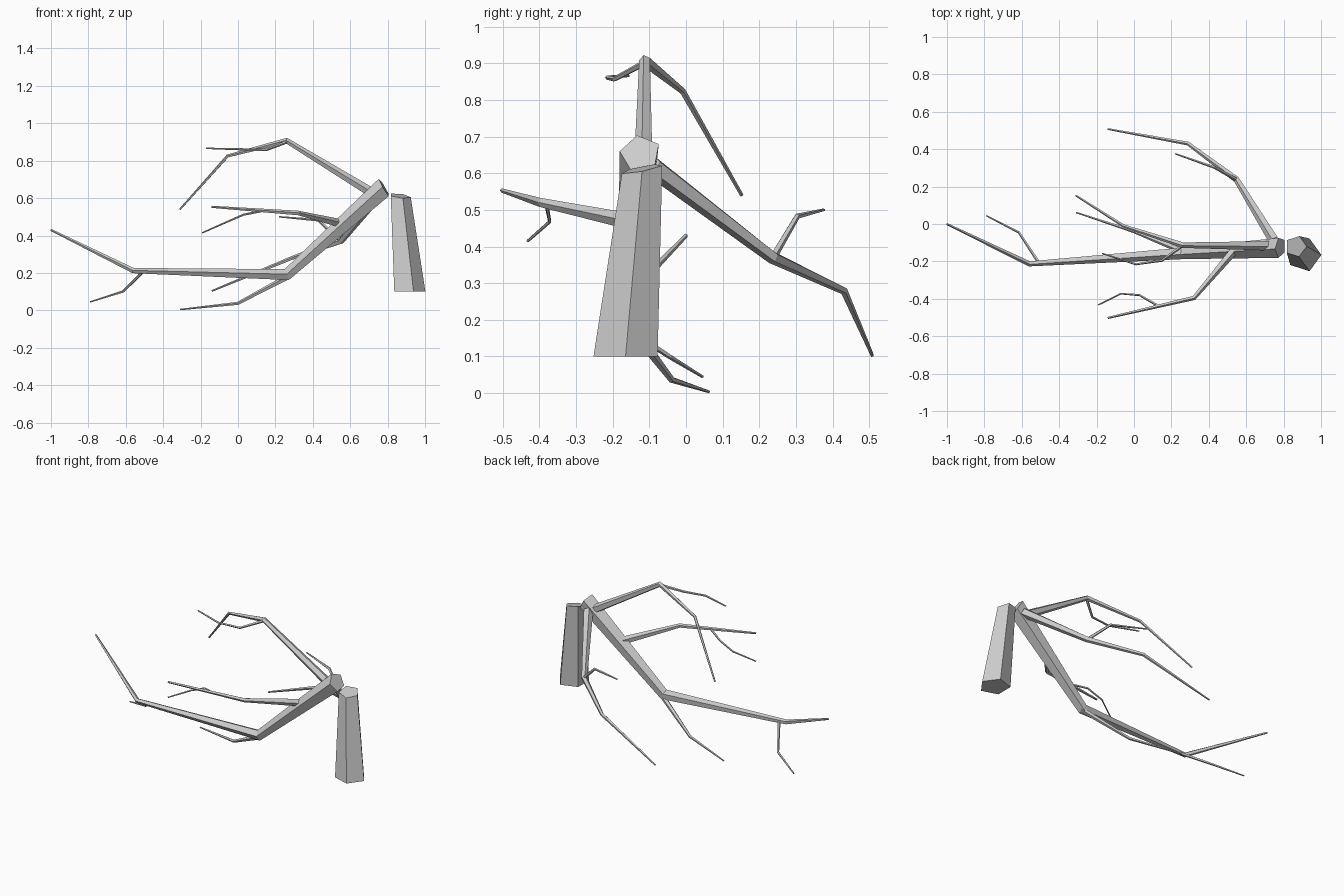
import bpy, bmesh, math
from mathutils import Vector

if "Cube" in bpy.data.objects:
    bpy.data.objects.remove(bpy.data.objects["Cube"])

bark = bpy.data.materials.new("grey_bark")
bark.use_nodes = True
colour = (0.6, 0.6, 0.6, 1)
bark.diffuse_color = colour
bark.node_tree.nodes["Principled BSDF"].inputs["Base Color"].default_value = colour

SIDES = 5


def limb(name, points, radii, ref=(0, 0, 1), phase=78, first=None, last=None):
    """Tapered five-sided tube with mitred joints and capped ends."""
    pts = [Vector(p) for p in points]
    steps = [(b - a).normalized() for a, b in zip(pts, pts[1:])]
    normals = [steps[0]] + [(a + b).normalized() for a, b in zip(steps, steps[1:])] + [steps[-1]]
    if first:
        normals[0] = Vector(first).normalized()
    if last:
        normals[-1] = Vector(last).normalized()
    bm = bmesh.new()
    rings = []
    for p, n, r in zip(pts, normals, radii):
        v = Vector(ref)
        v = (v - n * v.dot(n)).normalized()
        u = v.cross(n)
        angles = [math.radians(phase + 360 * k / SIDES) for k in range(SIDES)]
        rings.append([bm.verts.new(p + (u * math.cos(a) + v * math.sin(a)) * r) for a in angles])
    for lo, hi in zip(rings, rings[1:]):
        for k in range(SIDES):
            j = (k + 1) % SIDES
            bm.faces.new((lo[k], lo[j], hi[j], hi[k]))
    bm.faces.new(rings[0][::-1])
    bm.faces.new(rings[-1])
    bmesh.ops.recalc_face_normals(bm, faces=bm.faces)
    mesh = bpy.data.meshes.new(name)
    bm.to_mesh(mesh)
    bm.free()
    mesh.materials.append(bark)
    obj = bpy.data.objects.new(name, mesh)
    bpy.context.collection.objects.link(obj)


# Stump
limb("trunk", [(0.91, -0.165, 0.10), (0.865, -0.12, 0.612)], [0.092, 0.059],
     ref=(0, 1, 0), phase=0, first=(0, 0, 1), last=(0.12, -0.2, 1))

# Main bough sweeping down and outwards
limb("main_bough", [(0.782, -0.125, 0.655), (0.26, -0.155, 0.19), (-0.56, -0.212, 0.212), (-1.0, 0.0, 0.43)],
     [0.057, 0.033, 0.015, 0.006], first=(-0.86, 0.1, -0.5))
limb("bough_end_twig", [(-0.51, -0.205, 0.205), (-0.615, -0.045, 0.1), (-0.79, 0.045, 0.045)],
     [0.009, 0.007, 0.004])
limb("low_branch", [(0.27, -0.15, 0.18), (0.0, -0.04, 0.037), (-0.31, 0.062, 0.004)],
     [0.016, 0.009, 0.004])

# Upper branch and its twig
limb("upper_branch", [(0.72, -0.115, 0.626), (0.26, -0.112, 0.907), (-0.055, -0.01, 0.825), (-0.31, 0.152, 0.54)],
     [0.027, 0.016, 0.009, 0.005])
limb("upper_twig", [(0.26, -0.115, 0.9), (0.15, -0.195, 0.857), (0.01, -0.215, 0.861), (-0.17, -0.157, 0.866)],
     [0.009, 0.007, 0.006, 0.004])

# Rear branch and its twig
limb("rear_branch", [(0.75, -0.09, 0.618), (0.55, 0.237, 0.37), (0.29, 0.43, 0.28), (-0.14, 0.508, 0.103)],
     [0.029, 0.018, 0.011, 0.005])
limb("rear_twig", [(0.55, 0.237, 0.37), (0.43, 0.303, 0.482), (0.22, 0.376, 0.5)],
     [0.011, 0.008, 0.004])

# Front branch and its twig
limb("front_branch", [(0.54, -0.135, 0.465), (0.32, -0.395, 0.52), (-0.14, -0.502, 0.553)],
     [0.024, 0.013, 0.006])
limb("front_twig", [(0.125, -0.435, 0.53), (0.03, -0.38, 0.511), (-0.07, -0.372, 0.468), (-0.19, -0.432, 0.415)],
     [0.007, 0.006, 0.005, 0.004])
